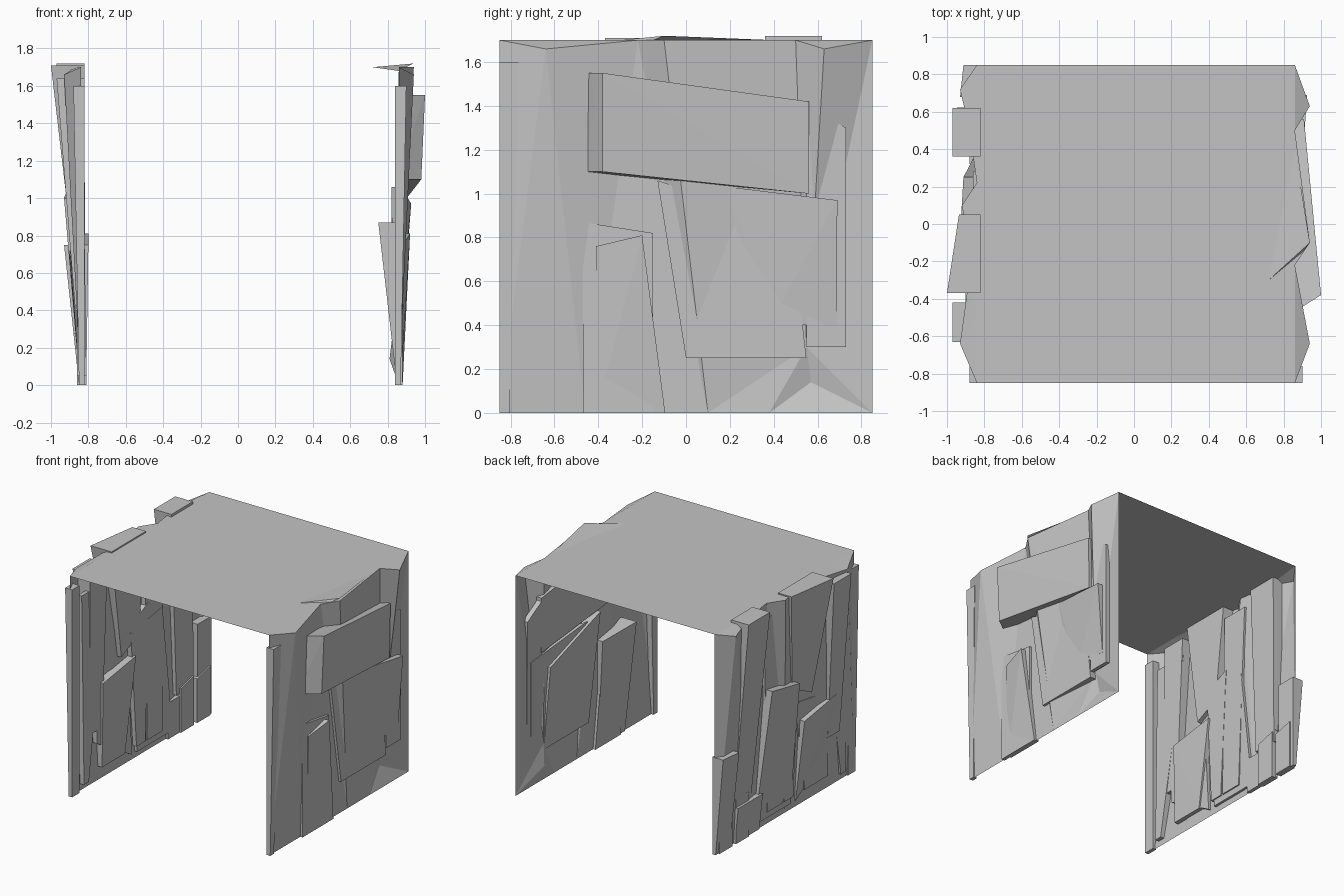
import bpy
import bmesh
from math import copysign
from mathutils import Vector
from mathutils.geometry import delaunay_2d_cdt

TOP = 1.7
HALF = TOP / 2
LEFT = 0.86
RIGHT = -0.84
ROOT = 0.02

cube = bpy.data.objects.get("Cube")
if cube:
    bpy.data.objects.remove(cube, do_unlink=True)

stone = bpy.data.materials.new("grey_stone")
stone.use_nodes = True
stone.diffuse_color = (0.55, 0.55, 0.55, 1)
stone.node_tree.nodes["Principled BSDF"].inputs["Base Color"].default_value = stone.diffuse_color


def add_object(name, bm):
    """Turn a bmesh into a flat shaded stone object."""
    mesh = bpy.data.meshes.new(name)
    bm.to_mesh(mesh)
    bm.free()
    mesh.materials.append(stone)
    obj = bpy.data.objects.new(name, mesh)
    bpy.context.collection.objects.link(obj)


def outward(wall, amount):
    """Move a distance away from the passage, starting at a wall plane."""
    return wall + copysign(1, wall) * amount


def hull(name, points):
    """Convex rock around a few corner points."""
    bm = bmesh.new()
    for point in points:
        bm.verts.new(point)
    bmesh.ops.convex_hull(bm, input=bm.verts)
    loose = [v for v in bm.verts if not v.link_faces]
    bmesh.ops.delete(bm, geom=loose, context="VERTS")
    bmesh.ops.recalc_face_normals(bm, faces=bm.faces)
    add_object(name, bm)


def rock(name, wall, front, rear, low, high, bulge, foot=None, tilt=0, drop=0,
         lean=0, spread=1, fade=1, bevel=0):
    """Tapered slab rooted in a wall; a negative bulge faces the passage."""
    sign = copysign(1, bulge)
    foot = sign * ROOT / 2 if foot is None else foot
    base = front + lean
    corners = [
        (front, high, bulge),
        (rear, high + tilt, bulge * fade),
        (base, low, foot),
        (base + (rear - front) * spread, low + drop, foot * fade),
    ]
    points = []
    for i, (y, z, depth) in enumerate(corners):
        back_y = y if i % 2 else y - bevel
        points.append((outward(wall, depth), y, z))
        points.append((outward(wall, -sign * ROOT), back_y, z))
    hull(name, points)


def skin(name, wall, rim, knots, feet):
    """Faceted wall from rim (y, bulge), inner knots (y, z, bulge) and foot y values."""
    points = [(y, TOP, bulge) for y, bulge in rim] + knots + [(y, 0, 0) for y in feet]
    flat = [Vector((y, z)) for y, z, bulge in points]
    bm = bmesh.new()
    verts = [bm.verts.new((outward(wall, bulge), y, z)) for y, z, bulge in points]
    for face in delaunay_2d_cdt(flat, [], [], 0, ROOT / 1000)[2]:
        bm.faces.new([verts[i] for i in face])
    if sum(f.calc_area() * f.normal.x for f in bm.faces) * wall < 0 or wall < 0:
        bmesh.ops.recalc_face_normals(bm, faces=bm.faces)
        if sum(f.calc_area() * f.normal.x for f in bm.faces) * wall < 0:
            bmesh.ops.reverse_faces(bm, faces=bm.faces)
    add_object(name, bm)


# Wall skins, with ridges near the top that fade towards the ground
left_rim = [(-HALF, 0), (-0.22, 0), (-0.1, 0.08), (0.5, 0), (HALF, 0)]
right_rim = [(-HALF, 0), (-0.5, 0), (-0.2, 0.03), (0.1, 0.08), (0.22, 0), (0.5, 0.04), (HALF, 0)]
ridge = TOP - 0.04
skin("left_wall", LEFT, left_rim,
     [(-0.64, ridge, 0.08), (0.63, ridge, 0.08), (0.57, 0.14, -0.05), (0.55, 0.3, -0.03)],
     [-HALF, -0.46, 0.1, 0.38, HALF])
skin("right_wall", RIGHT, right_rim,
     [(-0.64, ridge, 0.09), (0.72, ridge, 0.09)],
     [-HALF, -0.4, 0, 0.4, HALF])

# Flat roof spanning the upper edges of both walls
bm = bmesh.new()
rim = [(outward(LEFT, bulge), y) for y, bulge in left_rim]
rim += [(outward(RIGHT, bulge), y) for y, bulge in reversed(right_rim)]
bm.faces.new([bm.verts.new((x, y, TOP)) for x, y in rim])
add_object("roof", bm)

# Sharp flake lying over the left roof edge
hull("left_roof_flake", [(0.72, -0.3, TOP), (0.94, -0.1, TOP + ROOT),
                         (LEFT, -0.2, TOP - ROOT), (LEFT, 0.4, TOP)])

# Left wall, outer rocks
rock("left_upper_slab", LEFT, front=-0.38, rear=0.56, low=1.1, high=1.55, bulge=0.14,
     foot=0.12, tilt=-0.13, drop=-0.1, fade=0.35, bevel=0.1)
rock("left_lower_slab", LEFT, front=0.2, rear=0.69, low=0.4, high=1.03, bulge=0.03,
     foot=0.01, tilt=-0.06, lean=0.18, spread=0.63, fade=2.2, bevel=0.2)
rock("left_foot_shard", LEFT, front=-0.41, rear=-0.2, low=0, high=0.76, bulge=0.03,
     tilt=0.05, spread=1.5, fade=2)
rock("left_front_column", LEFT, front=-HALF, rear=-0.76, low=0, high=1.6, bulge=0.04,
     spread=0.5)

# Left wall, inner rocks
rock("left_inner_spike", LEFT, front=-0.47, rear=-0.15, low=0, high=0.87, bulge=-0.11,
     tilt=-0.05, fade=0.4)
rock("left_inner_slab", LEFT, front=-0.13, rear=0.48, low=0.25, high=1.06, bulge=-0.04,
     foot=-0.03, tilt=-0.2, lean=0.13, spread=0.9)
rock("left_inner_strip", LEFT, front=0.55, rear=0.73, low=0.3, high=1.4, bulge=-0.02,
     tilt=-0.1)

# Right wall, outer rocks
rock("right_rear_column", RIGHT, front=0.36, rear=0.62, low=0.3, high=TOP + ROOT, bulge=0.13,
     lean=0.06, spread=0.8)
rock("right_corner_shard", RIGHT, front=0.68, rear=HALF, low=0, high=0.75, bulge=0.09,
     fade=0.8)
rock("right_foot_block", RIGHT, front=0.32, rear=0.62, low=0, high=0.28, bulge=0.04)
rock("right_middle_slab", RIGHT, front=-0.06, rear=0.25, low=0.05, high=1, bulge=0.09,
     tilt=0.05, spread=1.4, fade=0.8)
rock("right_upper_slab", RIGHT, front=-0.37, rear=0.05, low=0.85, high=TOP + ROOT / 2,
     bulge=0.16, foot=0.06, drop=0.1, lean=0.12, spread=0.5, fade=0.6)
rock("right_front_slab", RIGHT, front=-0.63, rear=-0.42, low=0.4, high=1.64, bulge=0.13,
     foot=0.03, spread=0.7)
rock("right_low_slab", RIGHT, front=-0.55, rear=-0.16, low=0.3, high=0.72, bulge=0.06,
     tilt=-0.06, drop=-0.25, spread=1.1)
rock("right_front_column", RIGHT, front=-HALF, rear=-0.76, low=0, high=1.6, bulge=0.04)

# Right wall, inner rocks
rock("right_inner_shard", RIGHT, front=-0.72, rear=-0.42, low=0.05, high=1.5, bulge=-0.01,
     foot=-0.03, spread=0.2)
rock("right_inner_slab", RIGHT, front=-0.5, rear=-0.1, low=0.1, high=0.75, bulge=-0.04,
     foot=-0.03, tilt=0.06, spread=0.7)
rock("right_inner_wedge", RIGHT, front=-0.14, rear=0.08, low=0.1, high=1.05, bulge=-0.02,
     foot=-0.03, tilt=0.1, lean=0.06, spread=0.5)
rock("right_inner_column", RIGHT, front=0.05, rear=0.28, low=0.1, high=1.6, bulge=-0.01,
     foot=-0.03, spread=0.8)
rock("right_inner_sliver", RIGHT, front=0.36, rear=0.5, low=0.4, high=1.4, bulge=-0.01,
     foot=-0.02, tilt=0.1, lean=0.2, spread=0.5)
for part, front in (("front", 0.46), ("rear", 0.66)):
    rock("right_inner_ledge_" + part, RIGHT, front, front + 0.16, low=0, high=0.34,
         bulge=-0.03, foot=-0.03, tilt=0.04)
